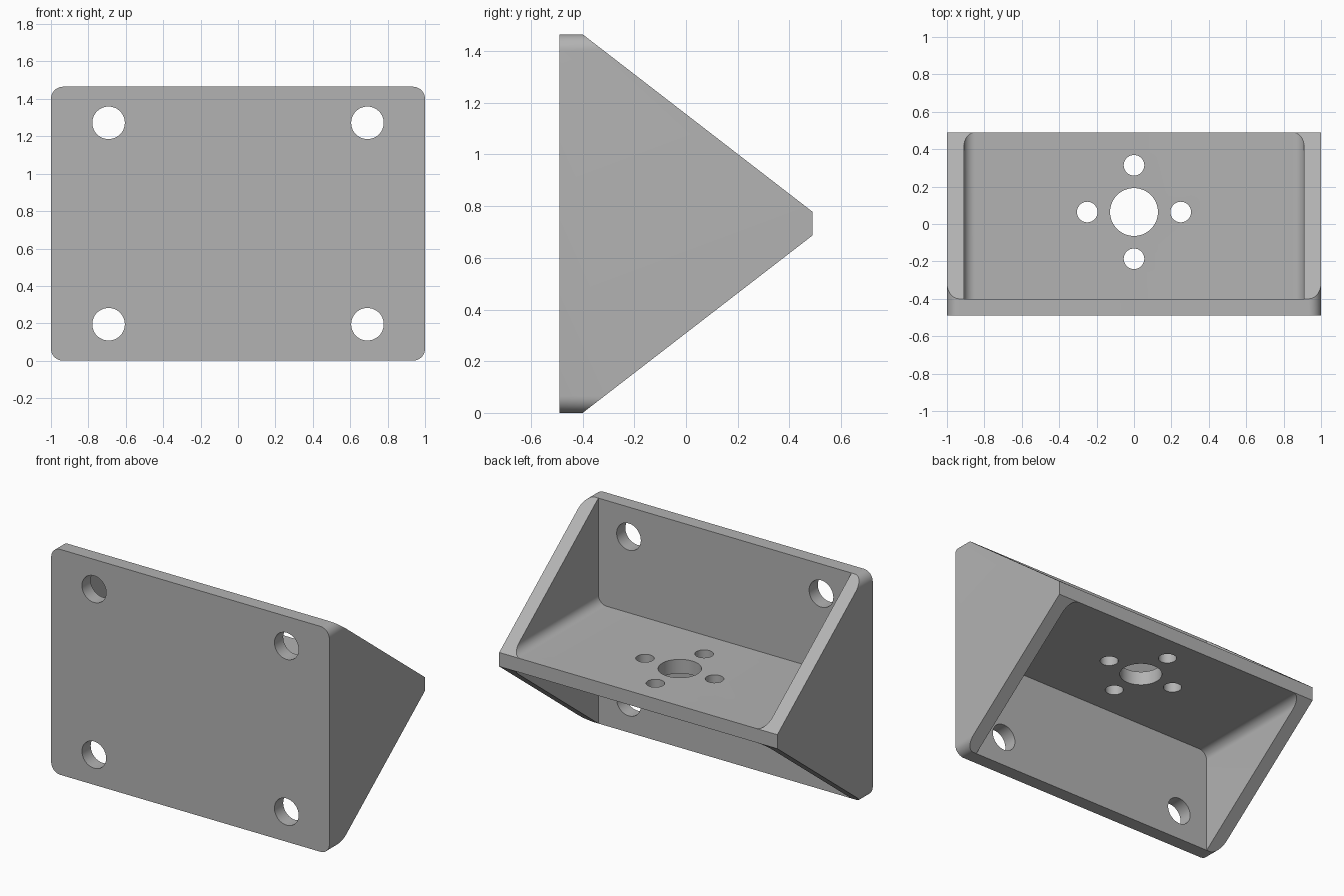
import bpy, bmesh, math
from mathutils import Matrix, Vector

if "Cube" in bpy.data.objects:
    bpy.data.objects.remove(bpy.data.objects["Cube"])

W, H = 1.0, 1.465            # half width, full height
FRONT, BACK = -0.49, 0.49    # depth limits
PLATE = -0.40                # back face of the mounting plate
SHELF = (0.687, 0.778)       # underside and top of the shelf
INNER = 0.91                 # half width between the side walls

grey = bpy.data.materials.new("grey")
grey.diffuse_color = (0.45, 0.45, 0.45, 1)
grey.use_nodes = True
grey.node_tree.nodes["Principled BSDF"].inputs["Base Color"].default_value = grey.diffuse_color


def prism(name, points, offset):
    """Extrude a closed loop of 3D points along an offset vector."""
    bm = bmesh.new()
    face = bm.faces.new([bm.verts.new(p) for p in points])
    ext = bmesh.ops.extrude_face_region(bm, geom=[face])
    verts = [v for v in ext["geom"] if isinstance(v, bmesh.types.BMVert)]
    bmesh.ops.translate(bm, verts=verts, vec=Vector(offset))
    bmesh.ops.recalc_face_normals(bm, faces=bm.faces)
    mesh = bpy.data.meshes.new(name)
    bm.to_mesh(mesh)
    bm.free()
    obj = bpy.data.objects.new(name, mesh)
    bpy.context.collection.objects.link(obj)
    mesh.materials.append(grey)
    return obj


def rounded(x, z0, z1, r_low, r_high, y, n=10):
    """Rectangle in the xz plane with separate low and high corner radii."""
    pts = []
    for sx, z, sz, r, start in ((1, z0, 1, r_low, 270), (1, z1, -1, r_high, 0),
                                (-1, z1, -1, r_high, 90), (-1, z0, 1, r_low, 180)):
        steps = n if r else 0
        for i in range(steps + 1):
            a = math.radians(start + 90 * i / max(steps, 1))
            pts.append((sx * (x - r) + r * math.cos(a), y, z + sz * r + r * math.sin(a)))
    return pts


def hole(name, x, y, z, r, axis):
    """Round cutter through the plate (Y) or the shelf (Z)."""
    ring = [2 * math.pi * i / 48 for i in range(48)]
    if axis == "Y":
        return prism(name, [(x + r * math.cos(a), y - 0.1, z + r * math.sin(a)) for a in ring], (0, 0.2, 0))
    return prism(name, [(x + r * math.cos(a), y + r * math.sin(a), z - 0.1) for a in ring], (0, 0, 0.2))


def boolean(target, cutter, operation="DIFFERENCE"):
    mod = target.modifiers.new(cutter.name, "BOOLEAN")
    mod.operation, mod.solver, mod.object = operation, "EXACT", cutter
    bpy.context.view_layer.objects.active = target
    bpy.ops.object.modifier_apply(modifier=mod.name)
    bpy.data.objects.remove(cutter)


# Body: rounded block trimmed to the tapering side profile
bracket = prism("bracket", rounded(W, 0, H, 0.065, 0.065, -0.6), (0, 1.2, 0))
slope = SHELF[0] / (BACK - PLATE)
extra = slope * (PLATE - FRONT)
side = [(-1.2, FRONT, -extra), (-1.2, BACK, SHELF[0]),
        (-1.2, BACK, SHELF[1]), (-1.2, FRONT, H + extra)]
boolean(bracket, prism("side_profile", side, (2.4, 0, 0)), "INTERSECT")

# Pockets above and below the shelf, filleted where the shelf meets the walls
boolean(bracket, prism("upper_pocket", rounded(INNER, SHELF[1], 1.8, 0.06, 0, PLATE), (0, 1.2, 0)))
boolean(bracket, prism("lower_pocket", rounded(INNER, -0.4, SHELF[0], 0, 0.06, PLATE), (0, 1.2, 0)))

# Four mounting holes in the plate
for x in (-0.692, 0.692):
    for z in (0.195, 1.272):
        boolean(bracket, hole("mount_hole", x, (FRONT + PLATE) / 2, z, 0.087, "Y"))

# Central hole and four small holes around it in the shelf
mid = sum(SHELF) / 2
for x, y, r in ((0, 0, 0.128), (0.25, 0, 0.055), (-0.25, 0, 0.055), (0, 0.25, 0.055), (0, -0.25, 0.055)):
    boolean(bracket, hole("shelf_hole", x, 0.064 + y, mid, r, "Z"))

bpy.ops.object.select_all(action="DESELECT")
bracket.select_set(True)
bpy.context.view_layer.objects.active = bracket
bpy.ops.object.shade_smooth_by_angle(angle=math.radians(25))
